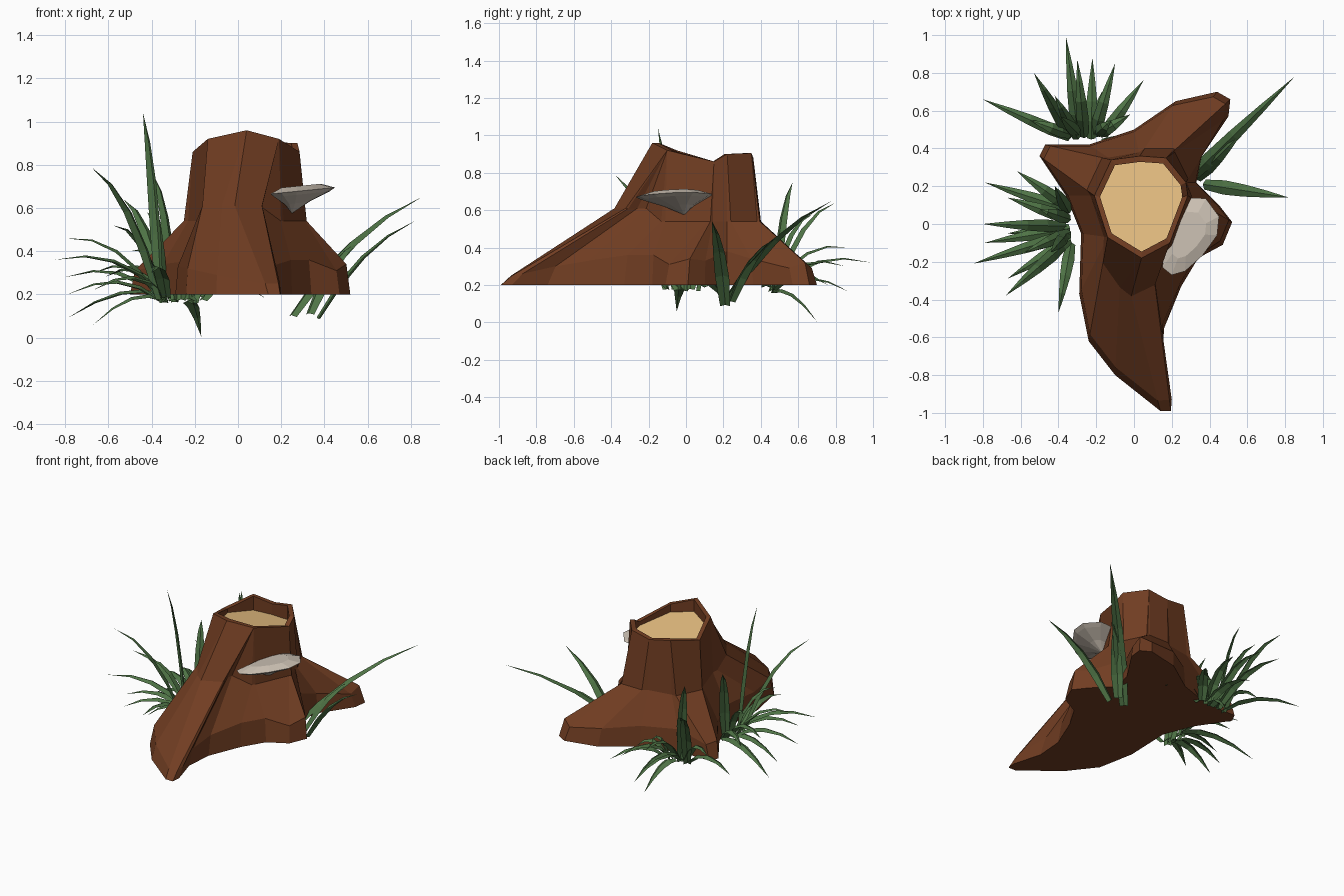
import bpy, bmesh, random
from mathutils import Vector

if "Cube" in bpy.data.objects:
    bpy.data.objects.remove(bpy.data.objects["Cube"])

random.seed(4)


def material(name, rgb):
    m = bpy.data.materials.new(name)
    m.diffuse_color = (*rgb, 1)
    m.use_nodes = True
    m.node_tree.nodes["Principled BSDF"].inputs["Base Color"].default_value = m.diffuse_color
    return m


BARK = material("bark brown", (0.165, 0.047, 0.016))
WOOD = material("cut wood tan", (0.80, 0.52, 0.22))
CAP = material("fungus cream", (0.60, 0.53, 0.45))
GRASS = material("grass green", (0.077, 0.172, 0.06))


def finish(bm, name, mats, fix_normals=True):
    if fix_normals:
        bmesh.ops.recalc_face_normals(bm, faces=bm.faces)
    me = bpy.data.meshes.new(name)
    bm.to_mesh(me)
    bm.free()
    for m in mats:
        me.materials.append(m)
    ob = bpy.data.objects.new(name, me)
    bpy.context.collection.objects.link(ob)
    return ob


def bridge(bm, a, b):
    """Join two closed rings, dropping repeated corners."""
    n = len(a)
    for i in range(n):
        j = (i + 1) % n
        loop = []
        for v in (a[i], a[j], b[j], b[i]):
            if v not in loop:
                loop.append(v)
        if len(loop) > 2:
            bm.faces.new(loop)


# Stump: ground outline with roots, rising to a chipped, hollowed rim
RIM = [Vector(p) for p in [
    (0.04, -0.18, .96), (0.19, -0.10, .92), (0.285, 0.15, .86),
    (0.275, 0.22, .90), (0.17, 0.35, .905), (0.03, 0.36, .88),
    (-0.12, 0.34, .905), (-0.21, 0.15, .86), (-0.14, -0.07, .92)]]
# ground x, ground y, height of the root's shoulder, rim corner it leads to
OUTLINE = [
    (.14, -.99, .25, 0), (.195, -.99, .25, 1), (.20, -.93, .26, 1),
    (.145, -.74, .30, 1), (.16, -.55, .33, 1),
    (.25, -.33, .36, 1), (.34, -.18, .36, 1), (.47, -.11, .31, 2),
    (.52, .01, .34, 2), (.45, .10, .33, 2), (.33, .22, .38, 3),
    (.36, .36, .34, 3), (.50, .57, .29, 4), (.51, .66, .32, 4),
    (.44, .70, .29, 4), (.22, .65, .32, 5), (0, .50, .34, 5),
    (-.24, .42, .35, 6), (-.47, .42, .30, 6), (-.50, .36, .31, 7),
    (-.36, .15, .34, 7), (-.28, -.05, .35, 8), (-.29, -.37, .33, 8),
    (-.24, -.62, .32, 8), (-.10, -.80, .29, 0)]

bm = bmesh.new()
ground, shoulder, flare = [], [], []
for x, y, h, r in OUTLINE:
    base, top = Vector((x, y, .2)), RIM[r]
    front_root = y < -.5
    mid = top.lerp(base, .25 if front_root else .14)
    mid.z = .61 if front_root else .54
    if front_root and r != 8:
        mid.x -= .08
    low = base.lerp(mid, .09)
    low.z = h
    ground.append(bm.verts.new(base))
    shoulder.append(bm.verts.new(low))
    flare.append(bm.verts.new(mid))
rim = [bm.verts.new(p) for p in RIM]
bridge(bm, ground, shoulder)
bridge(bm, shoulder, flare)
bridge(bm, flare, [rim[c[3]] for c in OUTLINE])
centre = Vector((.04, .1, .9))
lip, floor = [], []
for p in RIM:
    q = p.lerp(Vector((centre.x, centre.y, p.z)), .12)
    lip.append(bm.verts.new(q))
    floor.append(bm.verts.new((q.x, q.y, .84 - .15 * (q.y - .1))))
bridge(bm, rim, lip)
bridge(bm, lip, floor)
bm.faces.new(ground)
cut = bm.faces.new(floor)
cut.material_index = 1
finish(bm, "stump", [BARK, WOOD])

# Bracket fungus: flat tilted cap with a pointed underside
EDGE = [(.15, -.23), (.20, -.27), (.27, -.25), (.36, -.17), (.44, -.06),
        (.45, .04), (.38, .135), (.28, .14), (.23, .06), (.17, -.10)]


def fungus_ring(bm, scale, z, tilt, cx=.28, cy=-.05):
    return [bm.verts.new((cx + (x - cx) * scale, cy + (y - cy) * scale,
                          z + tilt * (x - .28))) for x, y in EDGE]


bm = bmesh.new()
rings = [fungus_ring(bm, .38, .622, .05, .26, -.02),
         fungus_ring(bm, .85, .662, .09),
         fungus_ring(bm, 1.0, .678, .10),
         fungus_ring(bm, .60, .702, .06)]
for a, b in zip(rings, rings[1:]):
    bridge(bm, a, b)
bm.faces.new(rings[-1])
apex = bm.verts.new((.25, -.01, .575))
for i in range(len(EDGE)):
    bm.faces.new((rings[0][i], rings[0][i - 1], apex))
finish(bm, "bracket_fungus", [CAP])


# Grass: arching, folded blades tapering to a point
def blade(bm, base, tip, half, arch):
    base, tip = Vector(base), Vector(tip)
    ctrl = base.lerp(tip, .42)
    ctrl.z = base.z + .6 * (tip.z - base.z) + arch
    d = tip - base
    side = Vector((-d.y, d.x, 0)).normalized()
    prev = None
    for t, w in [(0, .7), (.25, 1), (.5, .85), (.75, .5)]:
        p = base * (1 - t) ** 2 + ctrl * (2 * t * (1 - t)) + tip * t * t
        tang = (ctrl - base) * (1 - t) + (tip - ctrl) * t
        up = side.cross(tang).normalized()
        row = [bm.verts.new(p + side * half * w * s + up * half * w * k)
               for s, k in ((-1, .25), (0, -.25), (1, .25))]
        if prev:
            for i in (0, 1):
                bm.faces.new((prev[i], prev[i + 1], row[i + 1], row[i]))
        prev = row
    end = bm.verts.new(tip)
    for i in (0, 1):
        bm.faces.new((prev[i], prev[i + 1], end))


def clump(name, base, tips, half, spread, arch):
    bm = bmesh.new()
    for tip in tips:
        # roots of the blades lean towards their own tips
        b = [base[i] + max(-spread[i], min(spread[i], .3 * (tip[i] - base[i])))
             + random.uniform(-.015, .015) for i in (0, 1)]
        b.append(base[2] + random.uniform(-.02, .02))
        blade(bm, b, tip, half, arch)
    finish(bm, name, [GRASS], False)


clump("grass_left", (-.32, .0, .18), [
    (-.44, -.15, 1.04), (-.68, -.38, .79), (-.85, -.21, .36),
    (-.79, -.10, .20), (-.80, .0, .46), (-.79, .22, .09),
    (-.67, -.05, .06), (-.62, .28, .28), (-.40, -.47, .30),
    (-.42, .20, .70), (-.67, .14, .30), (-.58, -.15, .52),
    (-.67, -.29, .22), (-.50, .08, .40)], .033, (.03, .09), .14)
clump("grass_back", (-.25, .43, .18), [
    (-.80, .66, .28), (-.53, .80, .64), (-.36, .99, .32),
    (-.30, .87, .40), (-.22, .88, .16), (-.10, .85, .30),
    (.05, .76, .20), (-.39, .57, .75), (.13, .45, .18),
    (-.42, .68, .58), (-.17, .70, .005), (-.55, .55, .30),
    (-.12, .55, .30), (-.02, .58, .24)], .033, (.09, .03), .14)

bm = bmesh.new()
for b, t in [((.25, .20, .10), (.85, .78, .65)),
             ((.37, .21, .09), (.82, .14, .54)),
             ((.33, .24, .11), (.57, .48, .45))]:
    blade(bm, b, t, .038, .07)
finish(bm, "grass_right", [GRASS], False)
